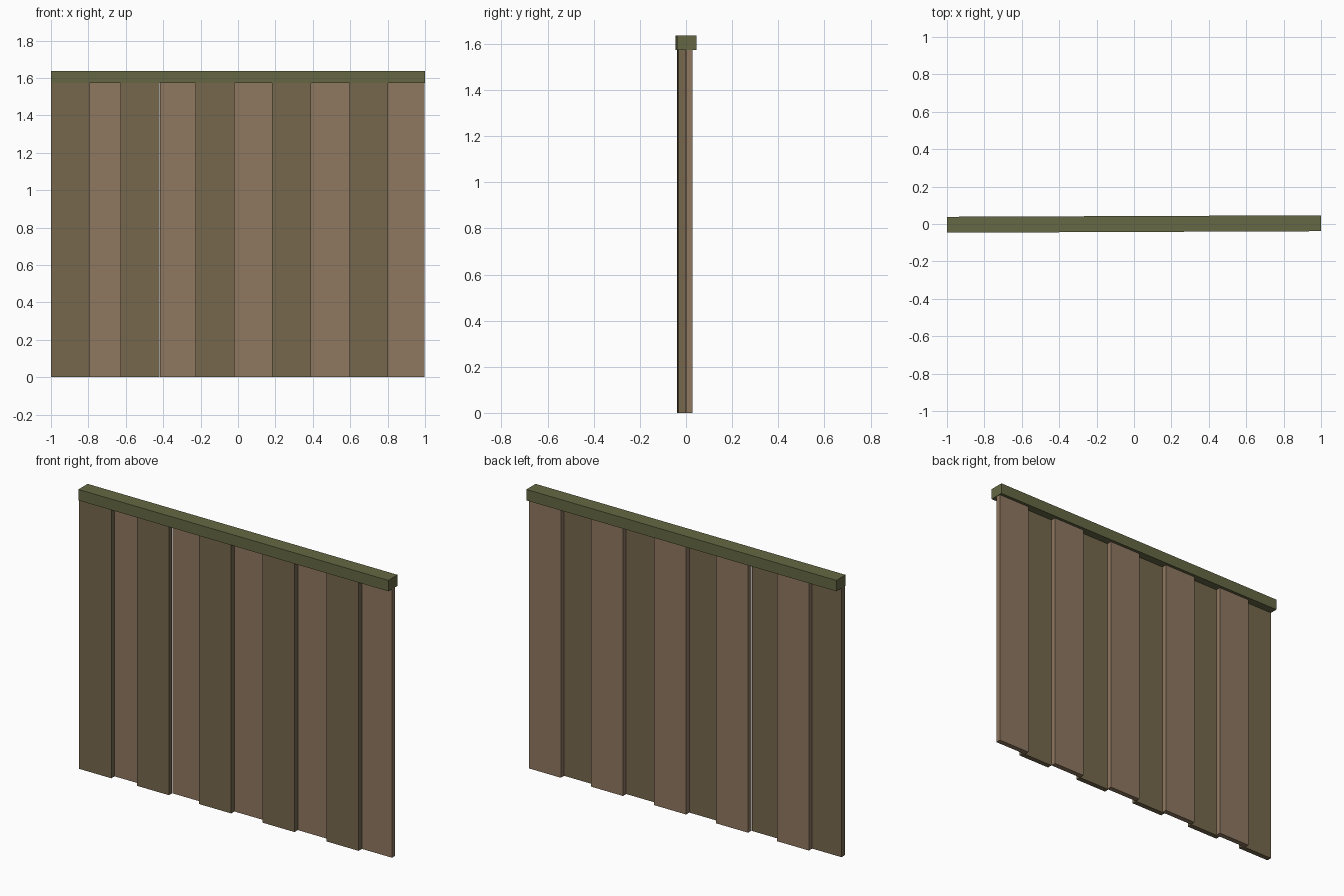
import bpy
from math import cos, sin
from mathutils import Matrix

if "Cube" in bpy.data.objects:
    bpy.data.objects.remove(bpy.data.objects["Cube"])

YAW = 0.004  # whole panel is turned very slightly
TURN = Matrix.Rotation(YAW, 4, 'Z')


def material(name, color):
    m = bpy.data.materials.new(name)
    m.diffuse_color = (*color, 1)
    m.use_nodes = True
    m.node_tree.nodes["Principled BSDF"].inputs["Base Color"].default_value = m.diffuse_color
    return m


def box(name, x, y, z, mat):
    """Box from (min, max) ranges on each axis."""
    bpy.ops.mesh.primitive_cube_add(size=1)
    ob = bpy.context.object
    ob.name = name
    centre = [(a + b) / 2 for a, b in (x, y, z)]
    size = [b - a for a, b in (x, y, z)]
    ob.data.transform(TURN @ Matrix.Translation(centre) @ Matrix.Diagonal((*size, 1)))
    ob.data.materials.append(mat)
    return ob


front_wood = material("front_wood", (0.181, 0.138, 0.074))
back_wood = material("back_wood", (0.275, 0.188, 0.119))
rail_wood = material("rail_wood", (0.133, 0.138, 0.058))

TOP = 1.573

# Front row of boards
for i, x in enumerate((-1.0, -0.628, -0.227, 0.182, 0.596)):
    box(f"front_board_{i + 1}", (x, x + 0.207), (-0.035, -0.005), (0, TOP), front_wood)

# Back row of boards, covering the gaps
for i, x in enumerate((-0.81, -0.418, -0.018, 0.389, 0.79)):
    box(f"back_board_{i + 1}", (x, x + 0.207), (-0.005, 0.025), (0, TOP), back_wood)

# Top rail capping both rows
box("top_rail", (-1, 1), (-0.0425, 0.0425), (TOP, 1.637), rail_wood)
